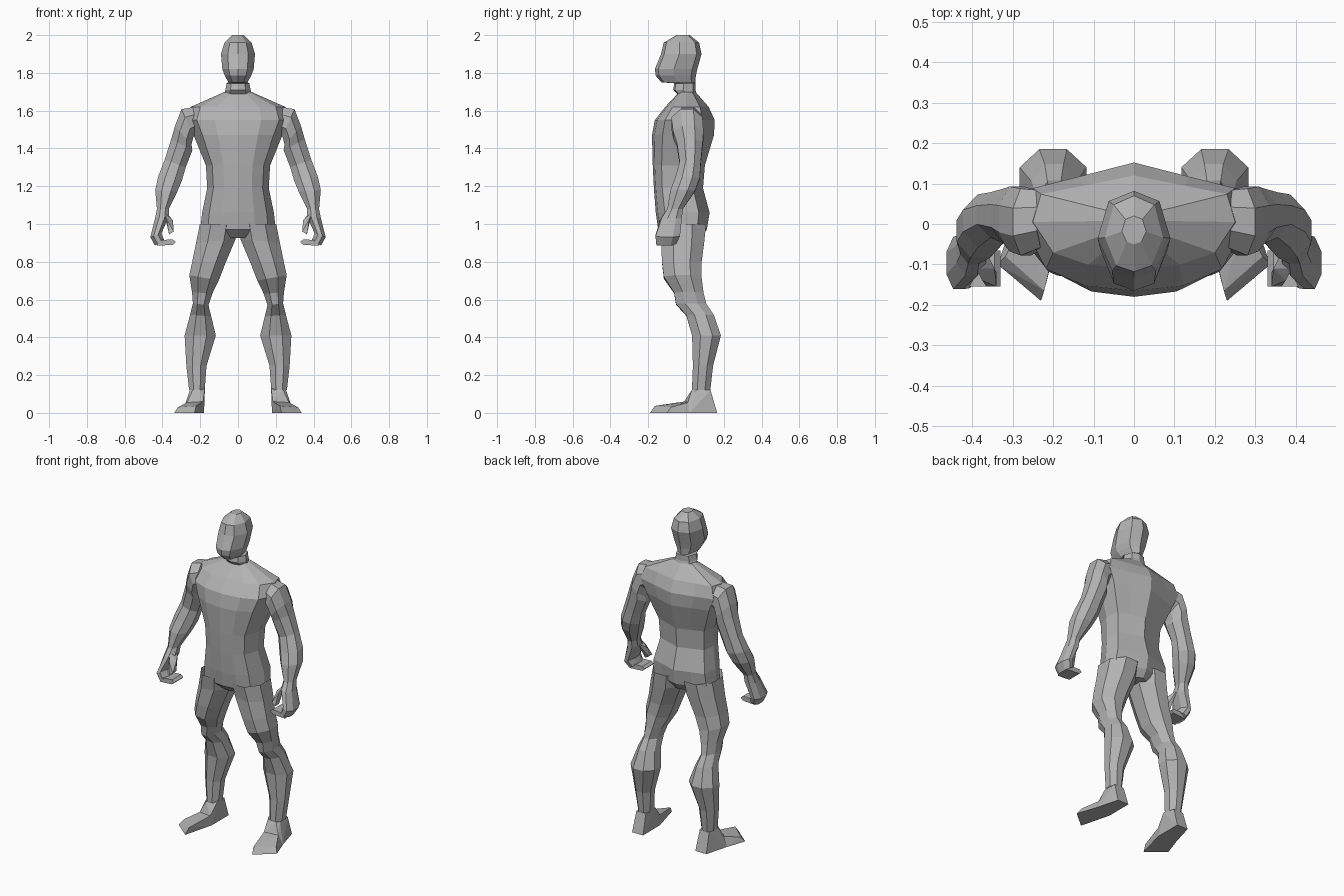
import bpy, bmesh, math
from mathutils import Vector

grey = bpy.data.materials.new("plain grey")
grey.diffuse_color = (0.45, 0.45, 0.45, 1)


def finish(bm, name):
    bmesh.ops.recalc_face_normals(bm, faces=bm.faces)
    mesh = bpy.data.meshes.new(name)
    bm.to_mesh(mesh)
    bm.free()
    mesh.materials.append(grey)
    bpy.context.collection.objects.link(bpy.data.objects.new(name, mesh))


def loft(name, rings, cap_start=True, cap_end=True):
    """Skin a stack of rings with equal point counts."""
    bm = bmesh.new()
    loops = [[bm.verts.new(p) for p in ring] for ring in rings]
    n = len(loops[0])
    for a, b in zip(loops, loops[1:]):
        for i in range(n):
            j = (i + 1) % n
            bm.faces.new((a[i], a[j], b[j], b[i]))
    if cap_start:
        bm.faces.new(loops[0])
    if cap_end:
        bm.faces.new(loops[-1])
    finish(bm, name)


def hull(name, points):
    bm = bmesh.new()
    for p in points:
        bm.verts.new(p)
    res = bmesh.ops.convex_hull(bm, input=bm.verts)
    bmesh.ops.delete(bm, geom=list({v for v in res["geom_interior"] if isinstance(v, bmesh.types.BMVert)}),
                     context='VERTS')
    finish(bm, name)


def body_rings(rows, half):
    """Symmetric rings from rows of height, half width, front y, back y."""
    full = half + [(-u, v) for u, v in half[-2:0:-1]]
    return [[(u * w, yf + v * (yb - yf), z) for u, v in full] for z, w, yf, yb in rows]


def limb_rings(rows, side):
    """Eight-sided rings from rows of outer x, z, inner x, z, front y, back y."""
    rings = []
    for xo, zo, xi, zi, yf, yb in rows:
        ring = []
        for k in range(8):
            a = math.radians(22.5 + 45 * k)
            u, v = math.cos(a) / 0.95, math.sin(a) / 0.95
            t = (u + 1) / 2
            ring.append((side * (xi + (xo - xi) * t), (yf + yb) / 2 + v * (yb - yf) / 2,
                         zi + (zo - zi) * t))
        rings.append(ring)
    return rings


# Torso, from pelvis to neck base
torso = [(0.925, 0.08, -0.10, 0.08), (0.97, 0.20, -0.147, 0.11), (1.06, 0.19, -0.16, 0.125),
         (1.19, 0.163, -0.17, 0.09), (1.31, 0.17, -0.176, 0.10), (1.47, 0.235, -0.18, 0.148),
         (1.55, 0.272, -0.165, 0.152), (1.62, 0.25, -0.11, 0.12), (1.70, 0.07, -0.035, 0.05)]
loft("torso", body_rings(torso, [(0, 0), (0.45, 0.04), (0.8, 0.17), (1, 0.5),
                                 (0.92, 0.8), (0.5, 0.89), (0, 1)]))

# Neck and head
head = [(1.67, 0.075, -0.03, 0.06), (1.71, 0.067, -0.068, 0.05), (1.745, 0.06, -0.062, 0.05),
        (1.75, 0.05, -0.13, 0.05), (1.785, 0.07, -0.16, 0.052), (1.82, 0.083, -0.165, 0.06),
        (1.90, 0.09, -0.132, 0.082), (1.96, 0.072, -0.118, 0.07), (2.0, 0.03, -0.05, 0.02)]
loft("head", body_rings(head, [(0, 0), (0.6, 0.08), (1, 0.45), (0.7, 0.88), (0, 1)]))

arm = [(0.24, 1.62, 0.21, 1.48, -0.06, 0.085), (0.30, 1.61, 0.235, 1.46, -0.08, 0.09),
       (0.335, 1.52, 0.245, 1.42, -0.07, 0.095), (0.355, 1.45, 0.24, 1.39, -0.05, 0.09),
       (0.39, 1.34, 0.275, 1.30, -0.035, 0.08), (0.425, 1.25, 0.295, 1.23, -0.06, 0.075),
       (0.44, 1.18, 0.32, 1.17, -0.085, 0.05), (0.43, 1.08, 0.365, 1.08, -0.10, -0.015)]
palm = [arm[-1], (0.44, 1.03, 0.365, 1.04, -0.13, -0.02),
        (0.465, 0.93, 0.405, 0.95, -0.163, -0.03), (0.44, 0.885, 0.39, 0.915, -0.16, -0.05)]
leg = [(0.205, 1.0, 0.0, 1.0, -0.15, 0.11), (0.225, 0.90, 0.01, 0.92, -0.135, 0.10),
       (0.245, 0.80, 0.065, 0.79, -0.13, 0.085), (0.26, 0.73, 0.10, 0.70, -0.12, 0.085),
       (0.245, 0.64, 0.135, 0.63, -0.065, 0.095), (0.24, 0.58, 0.155, 0.57, -0.055, 0.11),
       (0.255, 0.52, 0.14, 0.51, 0.0, 0.15), (0.285, 0.41, 0.115, 0.41, 0.03, 0.187),
       (0.275, 0.25, 0.165, 0.25, 0.035, 0.145), (0.26, 0.12, 0.175, 0.12, 0.03, 0.13)]

for label, s in (("right", 1), ("left", -1)):
    def flip(points):
        return [Vector((s * x, y, z)) for x, y, z in points]

    # Arm and curled hand
    loft(label + "_arm", limb_rings(arm, s), cap_start=False, cap_end=False)
    loft(label + "_palm", limb_rings(palm, s), cap_start=False)
    hull(label + "_fingers", flip([(x, y, z) for x, z in ((0.43, 0.885), (0.42, 0.915), (0.345, 0.89),
                                                          (0.33, 0.905), (0.345, 0.918))
                                   for y in (-0.155, -0.065)]))
    hull(label + "_thumb", flip([(0.39, -0.11, 1.06), (0.37, -0.06, 1.05), (0.345, -0.11, 1.02),
                                 (0.375, -0.14, 1.02), (0.34, -0.12, 0.96), (0.34, -0.155, 0.96),
                                 (0.365, -0.155, 0.945), (0.365, -0.12, 0.945)]))

    # Leg, heel and splayed toes
    loft(label + "_leg", limb_rings(leg, s), cap_start=False, cap_end=False)
    hull(label + "_heel", flip([(0.175, 0.05, 0.13), (0.255, 0.05, 0.12), (0.25, 0.13, 0.12),
                                (0.185, 0.13, 0.12), (0.195, 0.03, 0.12), (0.24, 0.03, 0.12),
                                (0.18, 0.165, 0), (0.255, 0.165, 0), (0.18, 0.0, 0), (0.295, 0.02, 0),
                                (0.185, -0.01, 0.06), (0.27, 0.01, 0.055)]))
    hull(label + "_toes", flip([(0.18, 0.0, 0), (0.295, 0.02, 0), (0.185, -0.01, 0.06), (0.27, 0.01, 0.055),
                                (0.23, -0.19, 0), (0.337, -0.10, 0), (0.222, -0.165, 0.037),
                                (0.318, -0.08, 0.03)]))
